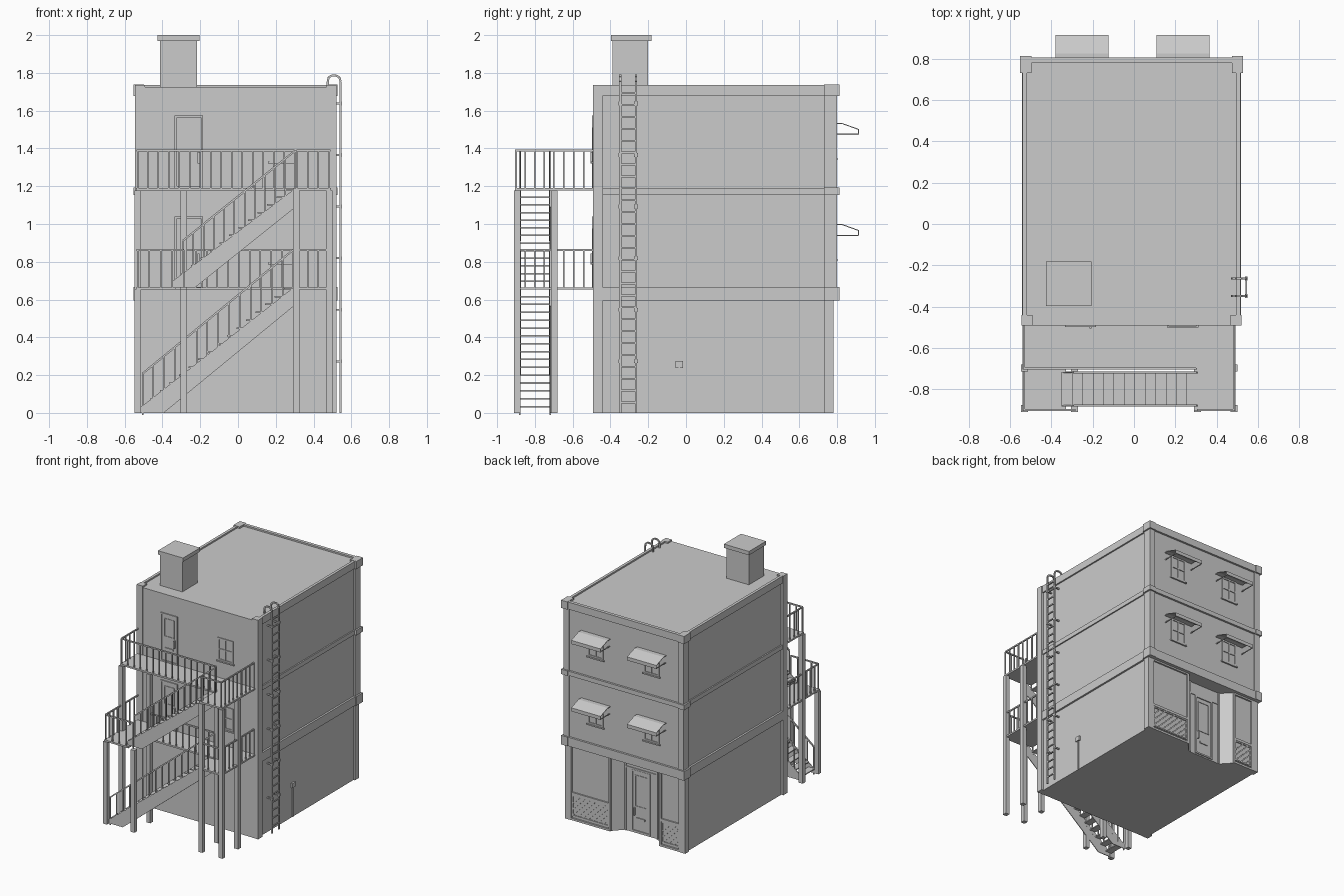
import bpy, bmesh, math
from mathutils import Vector, Matrix

if "Cube" in bpy.data.objects:
    bpy.data.objects.remove(bpy.data.objects["Cube"])

CX = -0.012  # centre line of the building


class Part:
    """Collects boxes, bars and extruded profiles into one named object."""
    def __init__(self, name):
        self.name, self.bm = name, bmesh.new()

    def box(self, x0, x1, y0, y1, z0, z1):
        m = Matrix.Translation(((x0+x1)/2, (y0+y1)/2, (z0+z1)/2)) @ Matrix.Diagonal((x1-x0, y1-y0, z1-z0, 1))
        bmesh.ops.create_cube(self.bm, size=1, matrix=m)

    def bar(self, a, b, w=0.008):
        a, b = Vector(a), Vector(b)
        d = b - a
        m = Matrix.Translation((a+b)/2) @ d.to_track_quat('Z', 'Y').to_matrix().to_4x4() @ Matrix.Diagonal((w, w, d.length, 1))
        bmesh.ops.create_cube(self.bm, size=1, matrix=m)

    def extrude(self, pts, vec):
        f = self.bm.faces.new([self.bm.verts.new(p) for p in pts])
        g = bmesh.ops.extrude_face_region(self.bm, geom=[f], use_keep_orig=True)
        bmesh.ops.translate(self.bm, vec=vec, verts=[v for v in g['geom'] if isinstance(v, bmesh.types.BMVert)])

    def frame(self, x0, x1, z0, z1, y0, y1, w=0.012):
        self.box(x0, x0+w, y0, y1, z0, z1)
        self.box(x1-w, x1, y0, y1, z0, z1)
        self.box(x0+w, x1-w, y0, y1, z0, z0+w)
        self.box(x0+w, x1-w, y0, y1, z1-w, z1)

    def done(self):
        bmesh.ops.recalc_face_normals(self.bm, faces=self.bm.faces)
        me = bpy.data.meshes.new(self.name)
        self.bm.to_mesh(me)
        self.bm.free()
        ob = bpy.data.objects.new(self.name, me)
        bpy.context.collection.objects.link(ob)
        return ob


# main walls: ground floor with splayed shop entrance, upper floors above
L, R = CX-0.515, CX+0.515
p = Part("ground_floor")
outline = [(L, -0.49), (R, -0.49), (R, 0.765), (0.12, 0.765), (0.05, 0.69), (-0.24, 0.69), (-0.31, 0.765), (L, 0.765)]
p.extrude([(x, y, 0) for x, y in outline], (0, 0, 0.6))
p.done()
p = Part("upper_floors")
p.box(L, R, -0.49, 0.79, 0.6, 1.725)
p.done()

# corner pilasters, floor bands, parapet and corner caps, on both sides
p = Part("trim")
for s in (-1, 1):
    def side(a, b, y0, y1, z0, z1):
        xs = sorted((CX+s*a, CX+s*b))
        p.box(*xs, y0, y1, z0, z1)
    side(0.48, 0.533, -0.492, -0.44, 0, 1.737)
    side(0.48, 0.527, 0.73, 0.78, 0, 0.6)
    side(0.48, 0.527, 0.73, 0.80, 0.66, 1.69)
    side(0.50, 0.53, -0.44, 0.80, 0.595, 0.665)
    side(0.50, 0.525, -0.44, 0.80, 1.155, 1.19)
    side(0.505, 0.527, -0.44, 0.80, 1.68, 1.737)
    for z0, z1 in ((0.595, 0.667), (1.153, 1.192), (1.678, 1.739)):
        side(0.485, 0.54, 0.73, 0.812, z0, z1)
for z0, z1 in ((0.595, 0.665), (1.155, 1.19), (1.68, 1.737)):
    p.box(CX-0.52, CX+0.52, 0.78, 0.806, z0, z1)
p.done()

# chimney
p = Part("chimney")
p.box(-0.412, -0.217, -0.388, -0.2, 1.7, 1.97)
p.box(-0.425, -0.205, -0.396, -0.182, 1.97, 2.0)
p.done()


def window(name, x, z, y, s):
    """Sash window; s is the outward y direction."""
    p = Part(name)
    ys = sorted((y-s*0.005, y+s*0.006))
    p.frame(x-0.068, x+0.068, z, z+0.18, *ys)
    p.box(x-0.056, x+0.056, *ys, z+0.085, z+0.095)
    p.box(x-0.004, x+0.004, *ys, z+0.012, z+0.168)
    p.box(x-0.076, x+0.076, *sorted((y-s*0.005, y+s*0.012)), z-0.01, z)
    p.done()


def door(name, x0, x1, z0, z1, y, s):
    p = Part(name)
    def f(d): return sorted((y-s*0.004, y+s*d))
    p.frame(x0, x1, z0, z1, *f(0.008))
    m = (x0+x1)/2
    p.frame(x0+0.03, x1-0.03, z0+0.2, z1-0.04, *f(0.004), 0.006)
    p.box(m-0.036, m+0.036, *f(0.007), z0+0.1, z0+0.115)
    p.box(x1-0.03, x1-0.02, *f(0.016), z0+0.13, z0+0.19)
    p.done()


# back windows with awnings, front windows and doors, on both upper floors
for i, z in enumerate((0.665, 1.20)):
    for x in (-0.252, 0.238):
        window("back_window", x, z+0.15, 0.79, 1)
        a = Part("awning")
        prof = [(0.788, 0.335), (0.825, 0.335), (0.915, 0.303), (0.915, 0.275), (0.911, 0.275),
                (0.911, 0.299), (0.825, 0.330), (0.788, 0.330)]
        a.extrude([(x-0.128, u, z+v) for u, v in prof], (0.256, 0, 0))
        for e in (-0.122, 0.122):
            a.bar((x+e, 0.79, z+0.275), (x+e, 0.912, z+0.275), 0.006)
        a.done()
    window("front_window", 0.235, z+0.13, -0.49, -1)
    door("front_door", -0.335, -0.185, z-0.01, z+0.375, -0.49, -1)

# shop front: door, two display windows with diagonal slats below
door("shop_door", -0.172, -0.008, 0.01, 0.5, 0.69, 1)
p = Part("shop_entrance_frame")
for x in (0.044, -0.234):
    p.box(x-0.006, x+0.006, 0.685, 0.698, 0, 0.6)
p.box(-0.234, 0.044, 0.685, 0.696, 0.5, 0.512)
p.done()
for x0, x1 in ((0.12, 0.478), (-0.497, -0.31)):
    p = Part("shop_window")
    p.frame(x0, x1, 0, 0.6, 0.76, 0.778, 0.016)
    p.box(x0+0.016, x1-0.016, 0.76, 0.776, 0.2, 0.22)
    p.frame(x0+0.016, x1-0.016, 0.03, 0.2, 0.76, 0.773, 0.01)
    lo, hi, b, t = x0+0.026, x1-0.026, 0.04, 0.19
    c = lo - (t-b) + 0.04
    while c < hi - 0.02:   # slats clipped to the panel
        xa, xb = max(c, lo), min(c+t-b, hi)
        p.bar((xa, 0.768, t-(xa-c)), (xb, 0.768, t-(xb-c)), 0.009)
        c += 0.045
    p.done()

# electricity box with conduit on the right side
p = Part("meter_box")
p.box(R-0.005, R+0.014, -0.055, -0.017, 0.238, 0.275)
p.bar((R+0.004, -0.036, 0), (R+0.004, -0.036, 0.24), 0.007)
p.done()

# roof ladder: two curved rails, rungs and wall brackets
p = Part("ladder")
path = [(0.543, 0), (0.543, 1.755), (0.537, 1.776), (0.52, 1.786), (0.495, 1.786), (0.48, 1.776), (0.475, 1.755), (0.475, 1.715)]
for y in (-0.348, -0.264):
    for (xa, za), (xb, zb) in zip(path, path[1:]):
        p.bar((xa, y, za), (xb, y, zb), 0.011)
    for k in range(1, 7):
        z = 0.273*k
        p.bar((0.495, y, z), (0.545, y, z), 0.01)
        p.box(0.537, 0.55, y-0.01, y+0.01, z-0.01, z+0.01)
for k in range(27):
    p.bar((0.543, -0.348, 0.055+k*0.063), (0.543, -0.264, 0.055+k*0.063), 0.009)
p.done()

# fire escape: posts
p = Part("escape_posts")
F, I = -0.893, -0.697   # front and inner post lines
LO, HI = 0.652, 1.178   # deck undersides
for x, y, h in ((-0.53, F, LO), (-0.288, F, LO), (-0.53, I, HI), (-0.288, I, HI),
                (0.308, F, HI), (0.484, F, HI), (0.308, I, HI), (0.484, I, HI)):
    p.box(x-0.017, x+0.017, y-0.017, y+0.017, 0, h)
p.done()

# fire escape: decks
p = Part("escape_decks")
for z in (LO, HI):
    p.box(-0.54, 0.492, -0.705, -0.49, z, z+0.013)
    p.box(0.29, 0.492, -0.905, -0.705, z, z+0.013)
p.box(-0.54, -0.33, -0.905, -0.705, LO, LO+0.013)
p.done()


def railing(p, a, b, h, n, base=0.0):
    """Handrail above the line a-b with n+1 balusters."""
    a, b, up = Vector(a), Vector(b), Vector((0, 0, h))
    p.bar(a+up, b+up, 0.01)
    for k in range(n+1):
        q = a.lerp(b, k/n)
        p.bar(q+Vector((0, 0, base)), q+up, 0.008)


# fire escape: deck railings
p = Part("escape_railings")
for z in (0.663, 1.19):
    h = 0.2
    railing(p, (-0.532, -0.49, z), (-0.532, -0.70, z), h, 4)
    railing(p, (0.484, -0.49, z), (0.484, -0.70, z), h, 4)
    railing(p, (0.484, -0.70, z), (0.484, -0.90, z), h, 4)
    railing(p, (0.31, -0.90, z), (0.484, -0.90, z), h, 3)
railing(p, (-0.532, -0.70, 1.19), (0.30, -0.70, 1.19), 0.2, 15)
railing(p, (-0.28, -0.70, 0.663), (0.29, -0.70, 0.663), 0.2, 10)
railing(p, (-0.532, -0.70, 0.663), (-0.532, -0.90, 0.663), 0.2, 4)
railing(p, (-0.532, -0.90, 0.663), (-0.288, -0.90, 0.663), 0.2, 4)
p.done()


def stair(name, x0, z0, x1, z1, n, rail_x):
    p = Part(name)
    slope = (z1-z0)/(x1-x0)
    for y in (-0.882, -0.722):
        cut = 0.1/slope
        prof = [(x0, z0), (x0, z0+0.03), (x1, z1), (x1, z1-0.1), (x0+cut, z0)]
        p.extrude([(x, y, z) for x, z in prof], (0, 0.006, 0))
        ry = y+0.003
        railing(p, (rail_x, ry, z0+(rail_x-x0)*slope), (x1, ry, z1), 0.2, n-2, -0.02)
    dx, dz = (x1-x0)/n, (z1-z0)/n
    for k in range(n):
        xa = x0+k*dx
        p.box(xa, xa+dx*1.05, -0.878, -0.716, z0+(k+1)*dz-0.012, z0+(k+1)*dz-0.004)
    p.done()


# fire escape: two flights
stair("lower_stair", -0.515, 0.0, 0.295, 0.665, 16, -0.505)
stair("upper_stair", -0.35, 0.665, 0.305, 1.19, 13, -0.29)
